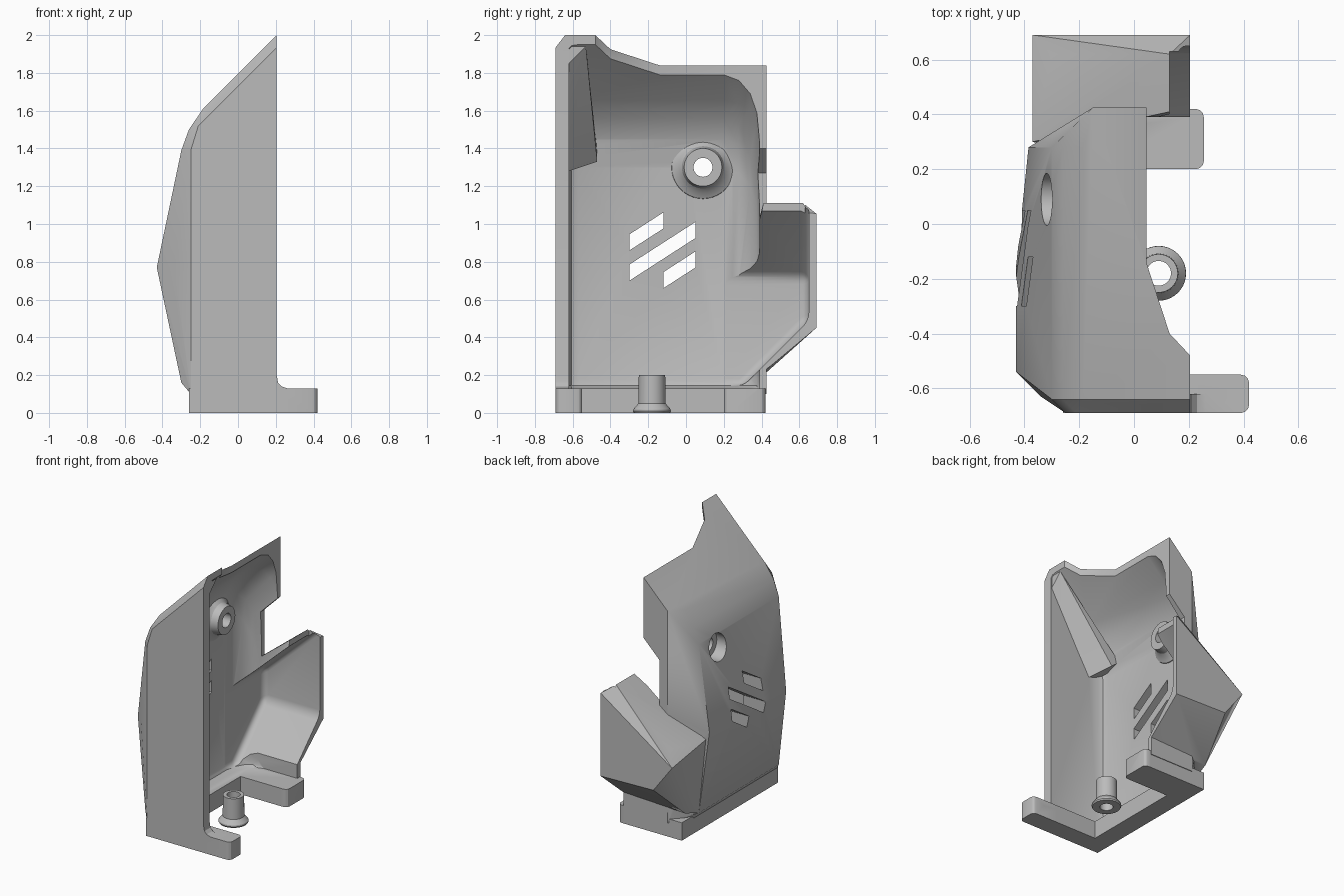
import bpy, bmesh, math
from mathutils import Matrix

old = bpy.data.objects.get("Cube")
if old:
    bpy.data.objects.remove(old, do_unlink=True)

grey = bpy.data.materials.new("plain_grey")
grey.use_nodes = True
COLOUR = (0.5, 0.5, 0.5, 1)
grey.diffuse_color = COLOUR
grey.node_tree.nodes["Principled BSDF"].inputs["Base Color"].default_value = COLOUR


def finish(name, bm):
    bmesh.ops.recalc_face_normals(bm, faces=bm.faces)
    mesh = bpy.data.meshes.new(name)
    bm.to_mesh(mesh)
    bm.free()
    mesh.materials.append(grey)
    ob = bpy.data.objects.new(name, mesh)
    bpy.context.collection.objects.link(ob)
    return ob


def hull(name, points, round_by=0):
    bm = bmesh.new()
    for p in points:
        bm.verts.new(p)
    bmesh.ops.convex_hull(bm, input=bm.verts)
    loose = [v for v in bm.verts if not v.link_faces]
    bmesh.ops.delete(bm, geom=loose, context='VERTS')
    bmesh.ops.dissolve_limit(bm, angle_limit=math.radians(0.2), verts=bm.verts, edges=bm.edges)
    if round_by:
        sharp = [e for e in bm.edges if e.calc_face_angle(0) > 0.3]
        bmesh.ops.bevel(bm, geom=sharp, offset=round_by, segments=4,
                        affect='EDGES', profile=0.5, clamp_overlap=True)
    return finish(name, bm)


def prism(name, outline, axis, lo, hi):
    """Extrude a 2D outline along x (outline is y,z), y (x,z) or z (x,y)."""
    bm = bmesh.new()
    place = {'x': lambda a, b, t: (t, a, b), 'y': lambda a, b, t: (a, t, b),
             'z': lambda a, b, t: (a, b, t)}[axis]
    rings = [[bm.verts.new(place(a, b, t)) for a, b in outline] for t in (lo, hi)]
    n = len(outline)
    for ring in rings:
        bm.faces.new(ring)
    for i in range(n):
        j = (i + 1) % n
        bm.faces.new((rings[0][i], rings[0][j], rings[1][j], rings[1][i]))
    return finish(name, bm)


def box(name, x0, x1, y0, y1, z0, z1):
    return prism(name, [(x0, y0), (x1, y0), (x1, y1), (x0, y1)], 'z', z0, z1)


def lip(name, x0, x1, y0, y1, r=0.03):
    """Flat tab with a rounded free end."""
    arc = [(r * math.sin(a), r * math.cos(a)) for a in (0, math.pi / 6, math.pi / 3, math.pi / 2)]
    end = [(x1 - r + s, y1 - r + c) for s, c in arc]
    end += [(x1 - r + s, y0 + r - c) for s, c in reversed(arc)]
    return prism(name, [(x0, y0), (x0, y1)] + end, 'z', 0, 0.13)


def lathe(name, profile, matrix):
    """Turn a closed (radius, height) outline around an axis."""
    bm = bmesh.new()
    ring = [bm.verts.new((r, 0, z)) for r, z in profile]
    loop = [bm.edges.new((ring[i], ring[(i + 1) % len(ring)])) for i in range(len(ring))]
    bmesh.ops.spin(bm, geom=ring + loop, cent=(0, 0, 0), axis=(0, 0, 1), angle=math.tau, steps=40)
    bmesh.ops.remove_doubles(bm, verts=bm.verts, dist=0.0005)
    bmesh.ops.transform(bm, matrix=matrix, verts=bm.verts)
    return finish(name, bm)


def drill(name, x0, x1, r):
    """Cylinder along x on the boss axis."""
    bm = bmesh.new()
    bmesh.ops.create_cone(bm, cap_ends=True, segments=40, radius1=r, radius2=r, depth=x1 - x0,
                          matrix=BOSS @ Matrix.Translation((0, 0, (x0 + x1) / 2)))
    return finish(name, bm)


def volume(mesh):
    bm = bmesh.new()
    bm.from_mesh(mesh)
    v = bm.calc_volume()
    bm.free()
    return v


def combine(target, tool, operation):
    """Boolean that tries another solver when a result has an impossible volume."""
    a, b = volume(target.data), volume(tool.data)
    low, high = (a, a + b) if operation == 'UNION' else (max(a - b, a * .05), a)
    mod = target.modifiers.new("bool", 'BOOLEAN')
    mod.operation, mod.object = operation, tool
    for solver in ('EXACT', 'MANIFOLD', 'FLOAT'):
        mod.solver = solver
        bpy.context.view_layer.update()
        graph = bpy.context.evaluated_depsgraph_get()
        mesh = bpy.data.meshes.new_from_object(target.evaluated_get(graph))
        if low - .002 <= volume(mesh) <= high + .002:
            target.data = mesh
            break
    target.modifiers.clear()
    bpy.data.objects.remove(tool, do_unlink=True)


# Main shell: cross-sections along y, hulled into one bulged body
front = [(.205, 1.935), (-.21, 1.52), (-.25, 1.39), (-.25, .1), (.205, .1)]
side = [(.205, 2), (-.185, 1.61), (-.26, 1.5), (-.3, 1.39), (-.3, .16), (-.25, .1), (.205, .1)]
back = [(.205, 2), (-.15, 1.645), (-.15, .1), (.205, .1)]
bulge = (-.43, .77)
sections = [(-.69, front), (-.64, side), (-.63, side + [(-.34, .77)]), (-.54, side + [bulge]),
            (-.15, side + [bulge]), (.28, side + [(-.385, .77)]), (.425, back)]
shell = hull("cover_shell", [(x, y, z) for y, sec in sections for x, z in sec])

# Trim the roof in plan, and notch the back wall
combine(shell, prism("roof_trim", [(.3, -.496), (.22, -.496), (.13, -.4), (.045, -.14), (.045, .6), (.3, .6)],
                     'z', 1.2, 2.2), 'DIFFERENCE')
combine(shell, prism("wall_notch", [(.3, .3), (-.085, .3), (-.085, 1.27), (.045, 1.4), (.3, 1.4)],
                     'y', .3, .6), 'DIFFERENCE')

# Hooked side pocket, its sloping roof set back from the rim
pocket_body = hull("side_pocket", [
    (.13, .41, 1.11), (.13, .62, 1.11), (.205, .69, 1.055), (.205, .41, 1.09), (.205, .69, .45),
    (.205, .45, .25), (.205, .41, .22), (-.3, .41, .75), (-.3, .62, .75), (-.34, .69, .68),
    (-.37, .69, .66), (-.22, .69, .46), (-.37, .3, .72), (-.28, .41, .2), (-.3, .28, .16)])
combine(pocket_body, box("roof_setback", .13, .4, .2, .63, .7, 1.3), 'DIFFERENCE')
combine(shell, pocket_body, 'UNION')

# Base with two lips
combine(shell, box("base_block", -.26, .205, -.69, .42, 0, .13), 'UNION')
combine(shell, lip("front_lip", 0, .42, -.69, -.55), 'UNION')
combine(shell, lip("back_lip", 0, .255, .2, .42), 'UNION')
combine(shell, prism("lip_fillet", [(.15, .1), (.26, .13), (.23, .14), (.212, .16), (.205, .2), (.15, .2)],
                     'y', -.69, -.62), 'UNION')


# Hollow out the shell, with rounded roof, floor and corners
def inner(x, drop):
    return [(.6, 2.345 - drop), (x + .16, 1.905 + x - drop), (x + .08, 1.56 - drop),
            (x + .025, 1.45 - drop), (x, 1.3 - drop), (x, .18), (x + .015, .145), (x + .05, .13), (.6, .13)]


steps = [(-.62, -.2, .02), (-.605, -.235, .005), (-.57, -.25, 0), (.2, -.25, 0), (.28, -.235, .03),
         (.34, -.2, .1), (.375, -.16, .2), (.39, -.11, .36)]
combine(shell, hull("main_cavity", [(x, y, z) for y, wall, drop in steps for x, z in inner(wall, drop)]),
        'DIFFERENCE')

# Hollow out the pocket and the open base
pocket = [(.1, .14), (.3, .14), (.65, .49)]
combine(shell, hull("pocket_cavity", [(x, y, z) for x in (-.248, .6) for y, z in pocket]
                    + [(x, y, z) for y in (.1, .65) for x, z in ((-.248, .72), (.6, 1.5))],
                    .04), 'DIFFERENCE')
combine(shell, box("base_opening", -.12, .6, -.55, .2, -.1, .2), 'DIFFERENCE')

# Gusset in the upper front corner
combine(shell, hull("corner_gusset", [
    (.2, -.65, 1.82), (.2, -.53, 1.94), (.2, -.65, 1.94), (-.11, -.65, 1.27), (-.2, -.47, 1.33),
    (-.265, -.63, 1.33), (-.265, -.47, 1.38), (-.23, -.63, 1.45)]), 'UNION')

# Screw boss with a flared foot, counterbored from outside
BOSS = Matrix.Translation((0, .09, 1.3)) @ Matrix.Rotation(math.pi / 2, 4, 'Y')
combine(shell, lathe("boss", [(.03, -.26), (.17, -.26), (.165, -.245), (.135, -.23), (.112, -.205),
                              (.1, -.155), (.03, -.155)], BOSS), 'UNION')
combine(shell, drill("counterbore", -.6, -.245, .095), 'DIFFERENCE')
combine(shell, drill("screw_hole", -.6, .1, .05), 'DIFFERENCE')

# Slanted vent slots: y start, y end, lower z at start
for y0, y1, z in ((-.3, -.12, .86), (-.3, .05, .7), (-.12, .05, .66)):
    rise = (y1 - y0) * .645
    combine(shell, prism("vent", [(y0, z), (y1, z + rise), (y1, z + rise + .085), (y0, z + .085)],
                         'x', -.6, 0), 'DIFFERENCE')

# Flanged hollow post
post = lathe("screw_post", [(.045, 0), (.095, 0), (.1, .01), (.098, .02), (.072, .05), (.07, .2), (.045, .2)],
             Matrix.Translation((.09, -.18, 0)))

# Smooth only the rounded areas
bpy.ops.object.select_all(action='DESELECT')
for ob in (shell, post):
    ob.select_set(True)
bpy.context.view_layer.objects.active = shell
bpy.ops.object.shade_smooth_by_angle(angle=math.radians(28))
